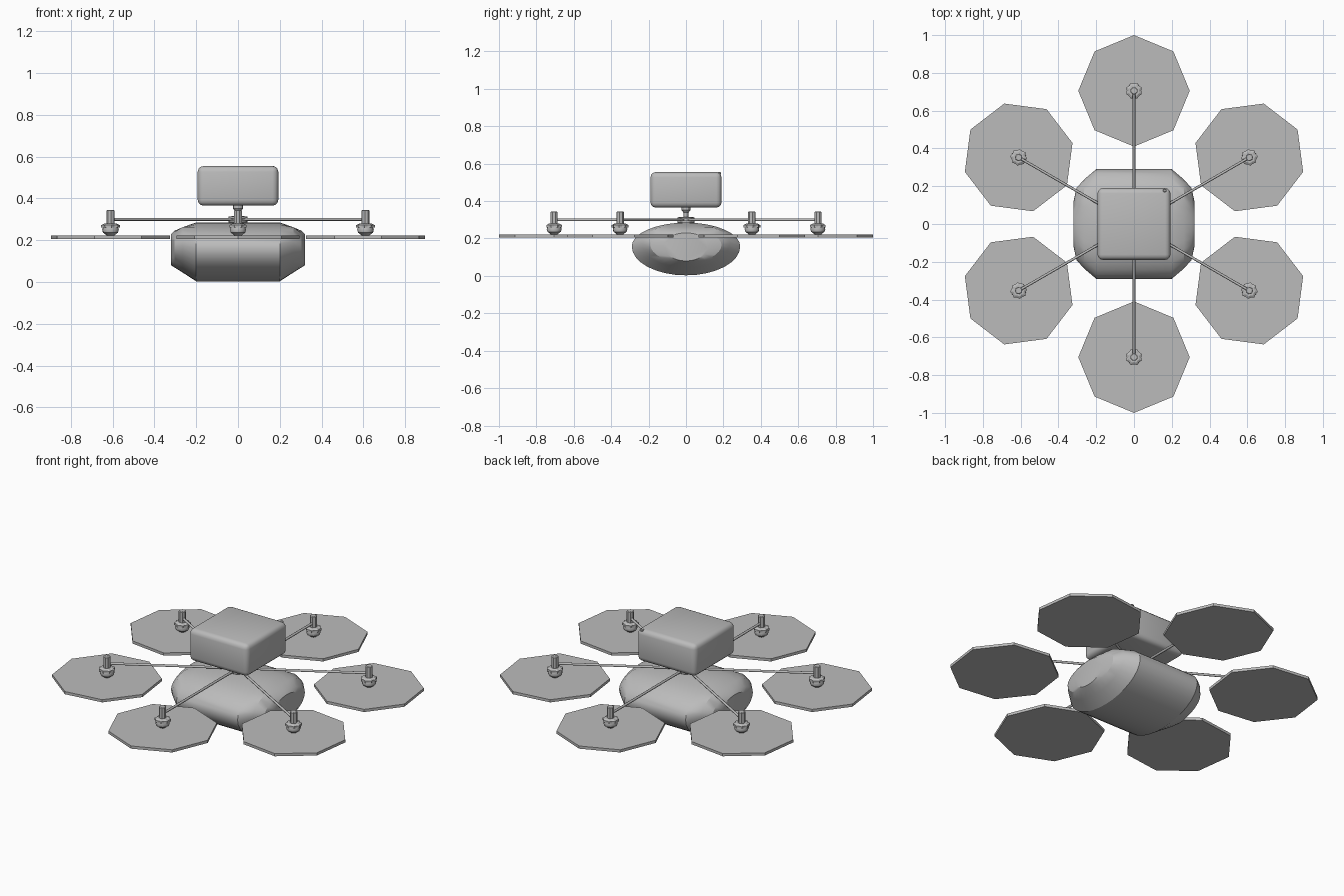
import bpy
import bmesh
from math import sin, cos, pi, radians
from mathutils import Vector

cube = bpy.data.objects.get("Cube")
if cube:
    bpy.data.objects.remove(cube, do_unlink=True)

GREY = (0.5, 0.5, 0.5, 1)
mat = bpy.data.materials.new("plain grey")
mat.use_nodes = True
mat.diffuse_color = GREY
mat.node_tree.nodes["Principled BSDF"].inputs["Base Color"].default_value = GREY


def finish(name, bm, smooth=None):
    """Turn a bmesh into a named object with the shared material."""
    bmesh.ops.recalc_face_normals(bm, faces=bm.faces)
    mesh = bpy.data.meshes.new(name)
    bm.to_mesh(mesh)
    bm.free()
    mesh.materials.append(mat)
    ob = bpy.data.objects.new(name, mesh)
    bpy.context.scene.collection.objects.link(ob)
    if smooth:
        bpy.ops.object.select_all(action="DESELECT")
        ob.select_set(True)
        bpy.context.view_layer.objects.active = ob
        bpy.ops.object.shade_smooth_by_angle(angle=radians(smooth))
    return ob


def loft(bm, rings):
    """Skin a list of closed point rings and cap both ends."""
    loops = [[bm.verts.new(p) for p in ring] for ring in rings]
    for a, b in zip(loops, loops[1:]):
        for i in range(len(a)):
            j = (i + 1) % len(a)
            bm.faces.new((a[i], a[j], b[j], b[i]))
    bm.faces.new(loops[0])
    bm.faces.new(loops[-1])


def circle(r, z, n, start=0.0, cx=0.0, cy=0.0):
    return [(cx + r * cos(start + 2 * pi * i / n), cy + r * sin(start + 2 * pi * i / n), z)
            for i in range(n)]


def turned(name, profile, n, start=0.0, centre=(0, 0), smooth=None):
    bm = bmesh.new()
    loft(bm, [circle(r, z, n, start, *centre) for r, z in profile])
    return finish(name, bm, smooth)


# Body: oval sections along x with chamfered ends
def section(x, half_y, low, high, n=32):
    mid = low + (high - low) * 0.55
    pts = []
    for i in range(n):
        a = 2 * pi * i / n
        h = high - mid if sin(a) > 0 else mid - low
        y, z = half_y * cos(a), mid + h * sin(a)
        # shallow scoop on the top near each end
        if 0.23 < abs(x) < 0.28 and sin(a) > 0.9:
            z -= 0.02 * (1 - abs(y) / half_y)
        pts.append((x, y, z))
    return pts


ends = [(0.32, 0.12, 0.08, 0.23), (0.305, 0.19, 0.07, 0.245), (0.265, 0.235, 0.045, 0.28),
        (0.2, 0.29, 0.003, 0.285)]
bm = bmesh.new()
loft(bm, [section(-x, *s) for x, *s in ends] + [section(x, *s) for x, *s in reversed(ends)])
finish("body", bm, 25)

# Upper equipment box with rounded edges
bm = bmesh.new()
bmesh.ops.create_cube(bm, size=1)
for v in bm.verts:
    v.co = Vector((v.co.x * 0.386, v.co.y * 0.38, 0.46 + v.co.z * 0.19))
bmesh.ops.bevel(bm, geom=bm.edges[:], offset=0.028, segments=3, profile=0.5, affect="EDGES")
finish("equipment_box", bm, 40)
turned("box_indicator", [(0.01, 0.545), (0.01, 0.553), (0.006, 0.556)], 8, 0, (0.163, 0.177))

# Central hub plates and neck
turned("hub", [(0.03, 0.27), (0.046, 0.286), (0.046, 0.295), (0.032, 0.297), (0.032, 0.303),
               (0.046, 0.305), (0.046, 0.313), (0.018, 0.316)], 16, smooth=30)
turned("neck", [(0.013, 0.31), (0.013, 0.338), (0.024, 0.352), (0.024, 0.37)], 12, smooth=30)

# Six arms, each with a motor and a rotor disc
ARM = 0.705
for k in range(6):
    a = radians(30 + 60 * k)
    d, side = Vector((cos(a), sin(a), 0)), Vector((-sin(a), cos(a), 0))
    c = (ARM * d.x, ARM * d.y)
    tag = str(k + 1)

    bm = bmesh.new()
    rod = [side * (0.007 * cos(t * pi / 4)) + Vector((0, 0, 0.3 + 0.007 * sin(t * pi / 4)))
           for t in range(8)]
    loft(bm, [[p + d * r for p in rod] for r in (0.02, ARM)])
    finish("arm_" + tag, bm, 50)

    turned("rotor_disc_" + tag, [(0.295, 0.206), (0.295, 0.222)], 8, a, c)
    turned("motor_" + tag, [(0.012, 0.215), (0.022, 0.226), (0.036, 0.236), (0.04, 0.25),
                            (0.036, 0.262)], 10, a, c, 35)
    turned("motor_post_" + tag, [(0.02, 0.26), (0.02, 0.341), (0.016, 0.344)], 8, a + pi / 8, c, 30)

    # scalloped collar on top of the motor
    bm = bmesh.new()
    rings = []
    for z, s in ((0.26, 1), (0.272, 1), (0.279, 0.7)):
        rings.append([(c[0] + s * r * cos(a + t * pi / 8), c[1] + s * r * sin(a + t * pi / 8), z)
                      for t, r in enumerate((0.038, 0.045) * 8)])
    loft(bm, rings)
    finish("motor_collar_" + tag, bm)
